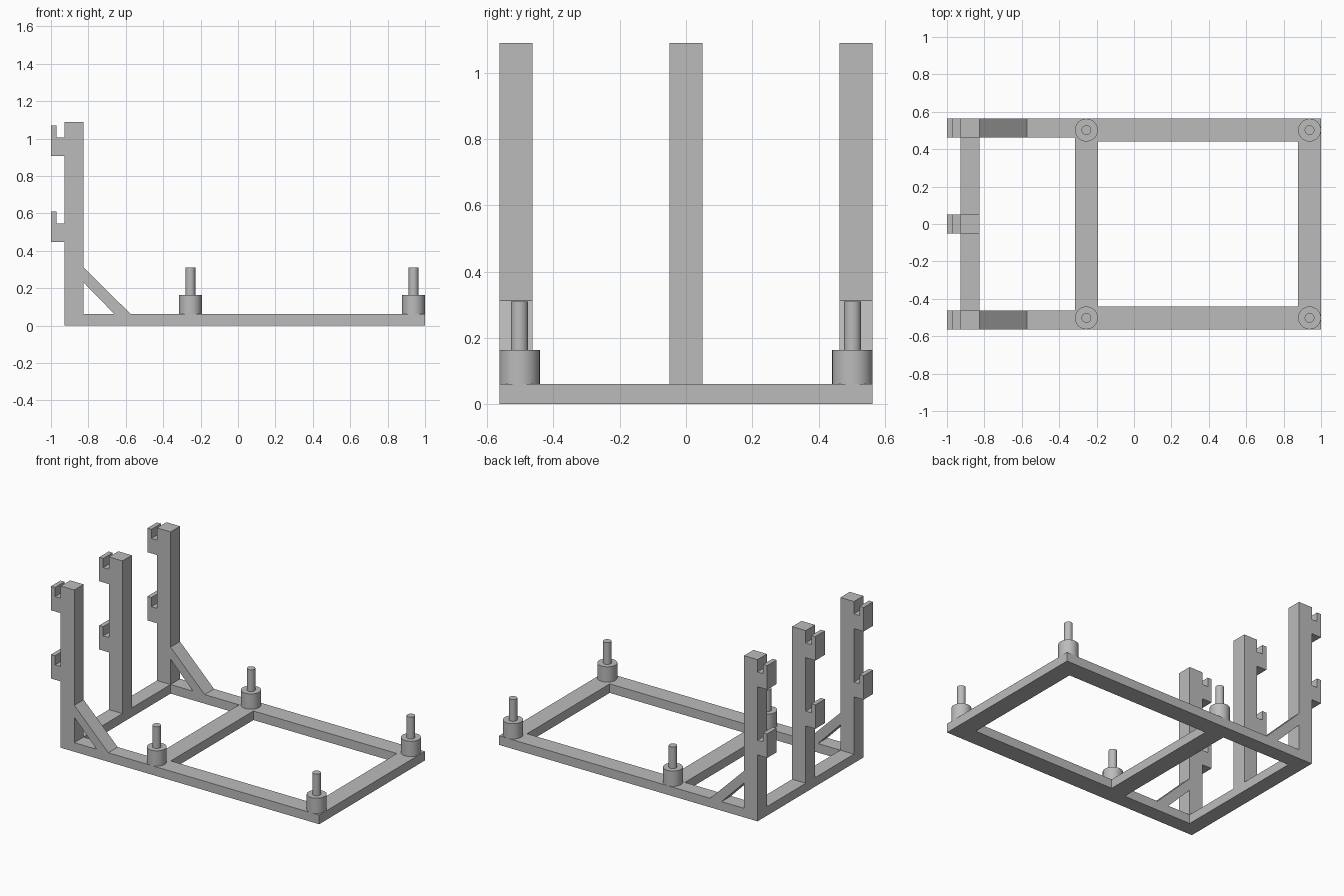
import bpy
import bmesh
from mathutils import Vector

cube = bpy.data.objects.get("Cube")
if cube:
    bpy.data.objects.remove(cube, do_unlink=True)

# One plain grey for everything
GREY = (0.5, 0.5, 0.5, 1.0)
mat = bpy.data.materials.new("plain grey")
mat.use_nodes = True
mat.diffuse_color = GREY
mat.node_tree.nodes["Principled BSDF"].inputs["Base Color"].default_value = GREY

# Shared dimensions
BASE_H = 0.061
HALF_Y = 0.563
POST_W = 0.10
POST_BACK, POST_FRONT, POST_TOP = -0.928, -0.827, 1.09


def finish(bm, name):
    bmesh.ops.recalc_face_normals(bm, faces=bm.faces)
    mesh = bpy.data.meshes.new(name)
    bm.to_mesh(mesh)
    bm.free()
    mesh.materials.append(mat)
    obj = bpy.data.objects.new(name, mesh)
    bpy.context.collection.objects.link(obj)
    return obj


def extrude_faces(bm, faces, offset):
    """Give flat faces thickness along the offset."""
    result = bmesh.ops.extrude_face_region(bm, geom=faces, use_keep_orig=True)
    verts = [g for g in result["geom"] if isinstance(g, bmesh.types.BMVert)]
    bmesh.ops.translate(bm, verts=verts, vec=offset)


def side_profile(name, points, y_centre):
    """Extrude an (x, z) outline across the width of a post."""
    bm = bmesh.new()
    verts = [bm.verts.new((x, y_centre - POST_W / 2, z)) for x, z in points]
    face = bm.faces.new(verts)
    extrude_faces(bm, [face], Vector((0, POST_W, 0)))
    return finish(bm, name)


def base_frame():
    """Ladder frame: a grid of cells with the openings left out."""
    xs = [POST_BACK, POST_FRONT, -0.316, -0.193, 0.877, 1.0]
    rail = HALF_Y - 0.123
    thin = HALF_Y - POST_W
    ys = [-HALF_Y, -thin, -rail, rail, thin, HALF_Y]
    openings = {(1, 1), (1, 2), (1, 3), (3, 2)}
    bm = bmesh.new()
    grid = [[bm.verts.new((x, y, 0)) for y in ys] for x in xs]
    for i in range(len(xs) - 1):
        for j in range(len(ys) - 1):
            if (i, j) not in openings:
                bm.faces.new((grid[i][j], grid[i + 1][j],
                              grid[i + 1][j + 1], grid[i][j + 1]))
    extrude_faces(bm, bm.faces[:], Vector((0, 0, BASE_H)))
    bmesh.ops.recalc_face_normals(bm, faces=bm.faces)
    bmesh.ops.dissolve_limit(bm, angle_limit=0.01,
                             verts=bm.verts[:], edges=bm.edges[:])
    return finish(bm, "base_frame")


def hook(z):
    """Outline of one upturned hook, from the bottom up."""
    return [(POST_BACK, z), (-1.0, z), (-1.0, z + 0.162),
            (-0.97, z + 0.162), (-0.97, z + 0.10), (POST_BACK, z + 0.10)]


def peg(name, x, y):
    """Turned peg: a wide collar with a thin pin on top."""
    collar, pin = 0.061, 0.026
    profile = [(0, BASE_H), (collar, BASE_H), (collar, 0.164),
               (pin, 0.164), (pin, 0.31), (0, 0.31)]
    bm = bmesh.new()
    verts = [bm.verts.new((r, 0, z)) for r, z in profile]
    edges = [bm.edges.new(pair) for pair in zip(verts, verts[1:])]
    bmesh.ops.spin(bm, geom=verts + edges, cent=(0, 0, 0), axis=(0, 0, 1),
                   angle=6.283185, steps=48)
    bmesh.ops.remove_doubles(bm, verts=bm.verts, dist=0.0005)
    obj = finish(bm, name)
    obj.location = (x, y, 0)
    bpy.ops.object.select_all(action="DESELECT")
    obj.select_set(True)
    bpy.context.view_layer.objects.active = obj
    bpy.ops.object.shade_smooth_by_angle()


# Base
base_frame()

# Three upright posts, each with two hooks on the back
post_outline = ([(POST_FRONT, BASE_H), (POST_BACK, BASE_H)]
                + hook(0.447) + hook(0.907)
                + [(POST_BACK, POST_TOP), (POST_FRONT, POST_TOP)])
edge_y = HALF_Y - POST_W / 2
for side, y in (("right", -edge_y), ("middle", 0), ("left", edge_y)):
    side_profile(side + "_post", post_outline, y)

# Diagonal braces on the outer posts
brace_outline = [(POST_FRONT, 0.313), (POST_FRONT, 0.232),
                 (-0.66, BASE_H), (-0.573, BASE_H)]
for side, y in (("right", -edge_y), ("left", edge_y)):
    side_profile(side + "_brace", brace_outline, y)

# Pegs on the four corners of the wide part of the frame
for end, x in (("rear", -0.2545), ("front", 0.9385)):
    for side, sign in (("right", -1), ("left", 1)):
        peg(f"{end}_{side}_peg", x, sign * 0.502)
